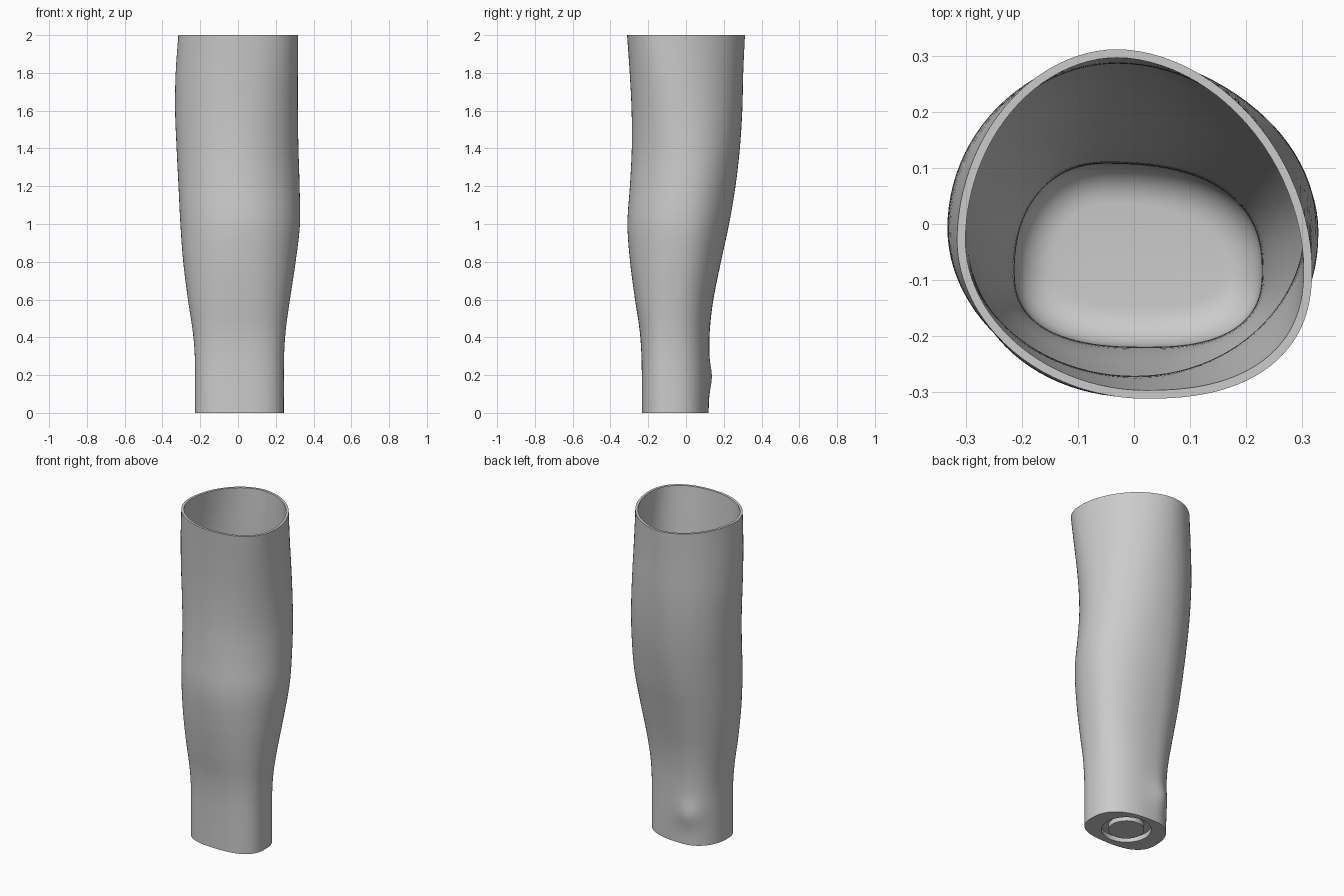
import bpy
import bmesh
from math import sin, cos, pi, exp, copysign
from mathutils import Vector

SIDES = 96
WALL = 0.015
FLOOR = 0.1
FILLET = 0.07

# Silhouette keys: height, right, left, front, back
EXTENTS = [
    (0.0, -.228, .243, -.234, .12),
    (0.2, -.228, .243, -.234, .122),
    (0.33, -.23, .245, -.237, .123),
    (0.45, -.242, .254, -.247, .127),
    (0.6, -.265, .275, -.27, .145),
    (0.8, -.29, .305, -.296, .185),
    (1.0, -.305, .328, -.31, .228),
    (1.2, -.315, .326, -.297, .262),
    (1.4, -.325, .32, -.287, .285),
    (1.6, -.333, .317, -.288, .298),
    (1.8, -.33, .317, -.298, .303),
    (2.0, -.316, .318, -.312, .312),
]

# Roundness keys: height, y of left and right extremes, x of back and front
# extremes, then the fullness of the four quadrants counter-clockwise from +x +y
SHAPES = [
    (0.0, -.08, -.08, -.05, .02, 2.45, 2.2, 2.6, 2.6),
    (0.4, -.08, -.08, -.05, .02, 2.4, 2.2, 2.5, 2.5),
    (1.0, -.02, -.03, -.04, .01, 2.1, 2, 2.1, 2.1),
    (1.4, 0, 0, -.03, 0, 2.05, 2, 2, 2),
    (2.0, -.08, -.03, -.03, .02, 1.87, 1.95, 1.95, 2.4),
]


def sample(keys, z):
    """Smoothly interpolate a key table at height z."""
    i = 0
    while i < len(keys) - 2 and z > keys[i + 1][0]:
        i += 1

    def slope(k, c):
        a, b = keys[max(k - 1, 0)], keys[min(k + 1, len(keys) - 1)]
        return (b[c] - a[c]) / (b[0] - a[0])

    lo, hi = keys[i], keys[i + 1]
    h = hi[0] - lo[0]
    t = (z - lo[0]) / h
    ease = t * t * (3 - 2 * t)
    out = []
    for c in range(1, len(lo)):
        out.append(lo[c] + (hi[c] - lo[c]) * ease
                   + h * t * (1 - t) ** 2 * slope(i, c)
                   - h * t * t * (1 - t) * slope(i + 1, c))
    return out


def section(z, inset=0.0, height=None):
    """Rounded cross-section at height z, pulled in by inset."""
    x0, x1, y0, y1 = sample(EXTENTS, z)
    yl, yr, xb, xf = sample(SHAPES, z)[:4]
    full = sample(SHAPES, z)[4:]
    points = []
    for i in range(SIDES):
        a = 2 * pi * i / SIDES
        power = 2 / full[i * 4 // SIDES]
        c = copysign(abs(cos(a)) ** power, cos(a))
        s = copysign(abs(sin(a)) ** power, sin(a))
        mid_x = xb if s >= 0 else xf
        mid_y = yl if c >= 0 else yr
        reach_x = (x1 - mid_x if c >= 0 else mid_x - x0) - inset
        reach_y = (y1 - mid_y if s >= 0 else mid_y - y0) - inset
        points.append(Vector((mid_x + c * reach_x, mid_y + s * reach_y,
                              z if height is None else height)))
    return points


def circle(radius, z):
    return [Vector((0.01 + radius * cos(2 * pi * i / SIDES),
                    -0.055 + radius * sin(2 * pi * i / SIDES), z))
            for i in range(SIDES)]


def wrist_bump(p):
    """Raise the small bone bump at the back right of the wrist."""
    gap = p - Vector((-.09, .105, .19))
    return p + Vector((-.4, .9, 0)) * 0.02 * exp(-gap.length_squared / 0.006)


# Underside with a round groove
loops = [circle(.1, 0), circle(.1, .03), circle(.14, .03), circle(.14, 0)]

# Outer skin from the wrist up to the open end
STEPS = 60
heights = [2 * i / STEPS for i in range(STEPS + 1)]
for z in heights:
    loops.append([wrist_bump(p) for p in section(z)])

# Inner wall down to the rounded floor
for z in reversed(heights):
    if z > FLOOR + FILLET:
        loops.append(section(z, WALL))
for i in range(9):
    a = pi / 2 * i / 8
    loops.append(section(FLOOR + FILLET, WALL + FILLET * (1 - cos(a)),
                         FLOOR + FILLET * (1 - sin(a))))

# Remove the default cube
cube = bpy.data.objects.get("Cube")
if cube:
    bpy.data.objects.remove(cube, do_unlink=True)

# Skin the loops and close both ends
bm = bmesh.new()
rings = [[bm.verts.new(p) for p in loop] for loop in loops]
for low, high in zip(rings, rings[1:]):
    for i in range(SIDES):
        j = (i + 1) % SIDES
        bm.faces.new((low[i], low[j], high[j], high[i]))
bm.faces.new(list(reversed(rings[0])))
bm.faces.new(rings[-1])
bmesh.ops.recalc_face_normals(bm, faces=bm.faces)
mesh = bpy.data.meshes.new("forearm_shell")
bm.to_mesh(mesh)
bm.free()

# Single grey material
grey = bpy.data.materials.new("plain grey")
grey.use_nodes = True
colour = (0.6, 0.6, 0.6, 1)
grey.diffuse_color = colour
grey.node_tree.nodes["Principled BSDF"].inputs["Base Color"].default_value = colour
mesh.materials.append(grey)

shell = bpy.data.objects.new("forearm_shell", mesh)
bpy.context.collection.objects.link(shell)
bpy.ops.object.select_all(action='DESELECT')
shell.select_set(True)
bpy.context.view_layer.objects.active = shell
bpy.ops.object.shade_smooth_by_angle(angle=pi / 6)
